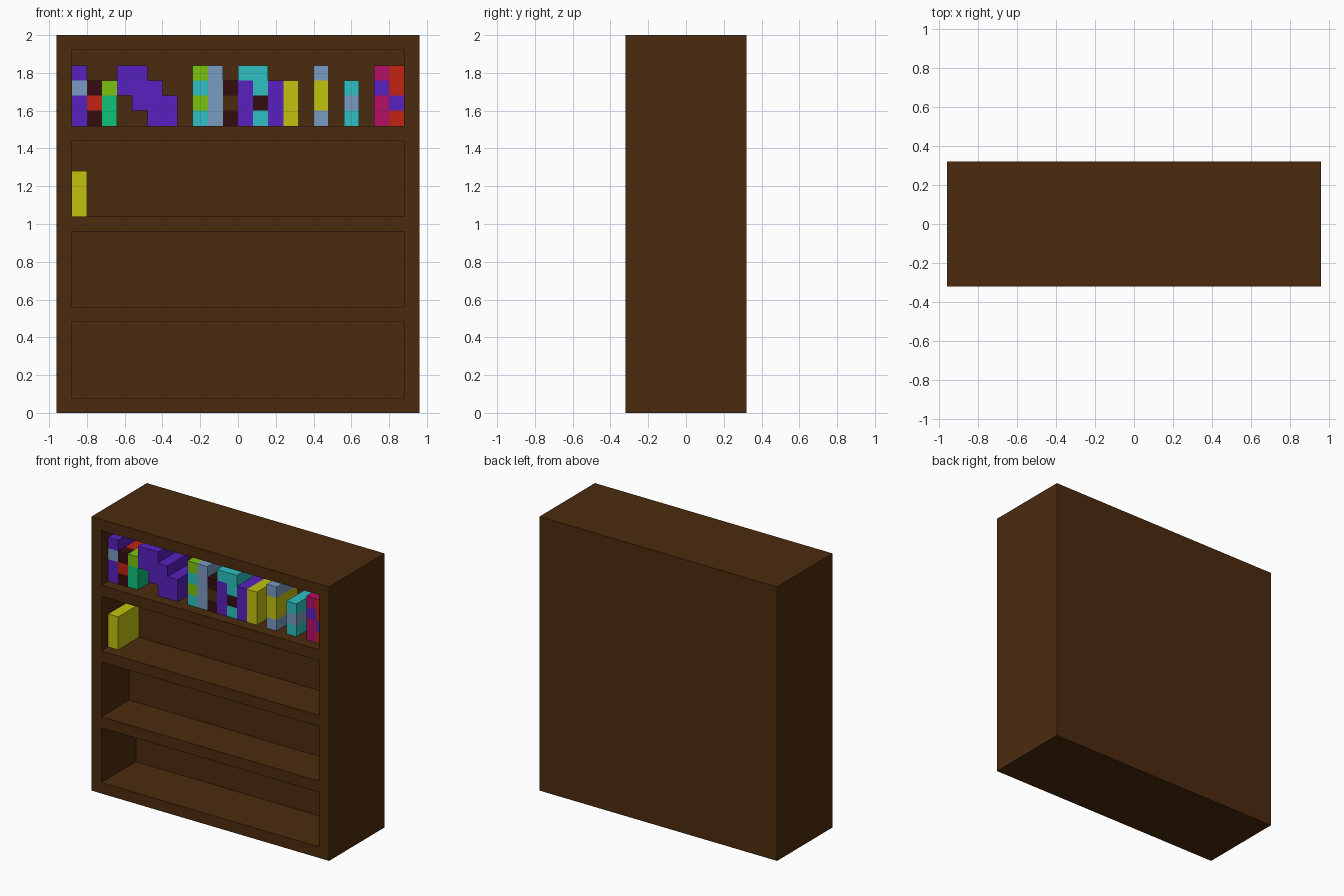
import bpy
import bmesh

cube = bpy.data.objects.get("Cube")
if cube:
    bpy.data.objects.remove(cube, do_unlink=True)

U = 0.08  # block size


def material(name, rgb):
    lin = [((c / 255 + 0.055) / 1.055) ** 2.4 if c > 10 else c / 255 / 12.92 for c in rgb]
    mat = bpy.data.materials.new(name)
    mat.use_nodes = True
    col = (*lin, 1.0)
    mat.diffuse_color = col
    mat.node_tree.nodes["Principled BSDF"].inputs["Base Color"].default_value = col
    return mat


MATS = {
    "b": material("brown wood", (75, 43, 14)),
    "p": material("purple", (89, 33, 192)),
    "s": material("slate blue", (121, 156, 194)),
    "d": material("dark maroon", (52, 12, 16)),
    "r": material("red", (194, 35, 18)),
    "l": material("lime", (124, 194, 15)),
    "g": material("green", (15, 194, 122)),
    "c": material("cyan", (46, 192, 194)),
    "y": material("yellow", (194, 194, 15)),
    "m": material("magenta", (182, 14, 100)),
}


def finish(bm, name, mats):
    bmesh.ops.recalc_face_normals(bm, faces=bm.faces[:])
    mesh = bpy.data.meshes.new(name)
    bm.to_mesh(mesh)
    bm.free()
    for m in mats:
        mesh.materials.append(m)
    obj = bpy.data.objects.new(name, mesh)
    bpy.context.collection.objects.link(obj)
    return obj


def bookcase():
    # Front frame as a grid, extruded to a solid, openings pushed in
    xs = [-12 * U, -11 * U, 11 * U, 12 * U]
    zs = [n * U for n in (0, 1, 6, 7, 12, 13, 18, 19, 24, 25)]
    depths = [5, 4, 4, 4]  # bottom compartment is deeper
    bm = bmesh.new()
    grid = [[bm.verts.new((x, -4 * U, z)) for x in xs] for z in zs]
    openings = []
    for j in range(len(zs) - 1):
        for i in range(3):
            f = bm.faces.new((grid[j][i], grid[j][i + 1], grid[j + 1][i + 1], grid[j + 1][i]))
            if i == 1 and j % 2 == 1:
                openings.append(f)
    ext = bmesh.ops.extrude_face_region(bm, geom=bm.faces[:], use_keep_orig=True)
    back = [v for v in ext["geom"] if isinstance(v, bmesh.types.BMVert)]
    bmesh.ops.translate(bm, verts=back, vec=(0, 8 * U, 0))
    for face, depth in zip(openings, depths):
        inner = bmesh.ops.extrude_discrete_faces(bm, faces=[face])["faces"][0]
        bmesh.ops.translate(bm, verts=inner.verts[:], vec=(0, depth * U, 0))
    finish(bm, "bookcase", [MATS["b"]])


def book(name, column, floor, bands, front=-3, back=0, offset=0):
    """One block-wide book; bands lists colours from bottom to top."""
    keys = sorted(set(bands))
    x0 = (column - 11) * U
    bm = bmesh.new()
    rings = []
    for k in range(len(bands) + 1):
        z = (floor + offset + k) * U
        rings.append([bm.verts.new((x, y * U, z)) for x, y in
                      ((x0, front), (x0 + U, front), (x0 + U, back), (x0, back))])
    for k, key in enumerate(bands):
        lo, hi = rings[k], rings[k + 1]
        for i in range(4):
            n = (i + 1) % 4
            bm.faces.new((lo[i], lo[n], hi[n], hi[i])).material_index = keys.index(key)
    bm.faces.new(rings[0][::-1]).material_index = keys.index(bands[0])
    bm.faces.new(rings[-1]).material_index = keys.index(bands[-1])
    finish(bm, name, [MATS[k] for k in keys])


bookcase()

# Upright books on the top shelf: column -> colour bands, bottom to top
upright = {
    0: "ppsp", 2: "ggl", 8: "clcl", 9: "ssss", 10: "dbd", 11: "pppc",
    12: "cdcc", 13: "ppp", 14: "yyy", 16: "syys", 18: "csc",
    20: "mmpm", 21: "rprr",
}
for col, bands in upright.items():
    book(f"top_shelf_book_{col}", col, 19, bands)

# Red book with a banded spine
book("red_book_body", 1, 19, "rrr", front=-2)
book("red_book_spine", 1, 19, "drd", front=-3, back=-2)

# Leaning book made of stepped blocks: (column, lift, bands)
for col, lift, bands in ((3, 2, "pp"), (4, 1, "ppp"), (5, 0, "ppp"), (6, 0, "pp")):
    book(f"leaning_book_step_{col}", col, 19, bands, offset=lift)

# Single book on the second shelf
book("second_shelf_book", 0, 13, "yyy")
